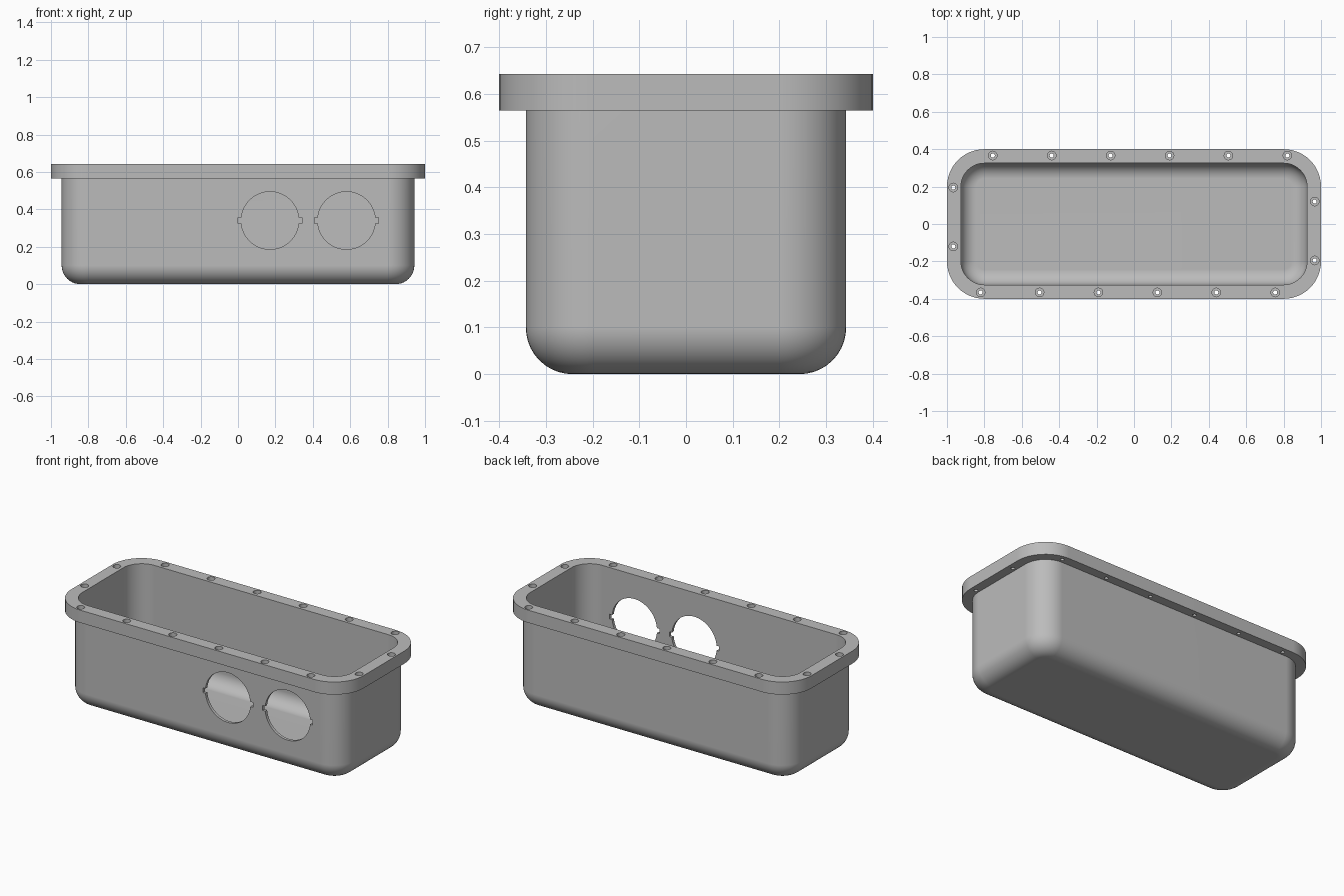
import bpy, bmesh, math

if "Cube" in bpy.data.objects:
    bpy.data.objects.remove(bpy.data.objects["Cube"])

grey = bpy.data.materials.new("plain grey")
grey.diffuse_color = (0.5, 0.5, 0.5, 1)
grey.use_nodes = True
grey.node_tree.nodes["Principled BSDF"].inputs["Base Color"].default_value = grey.diffuse_color


def rounded_rect(hx, hy, r, z, n=12):
    """Outline of a rounded rectangle at height z."""
    pts = []
    for k, (sx, sy) in enumerate(((1, 1), (-1, 1), (-1, -1), (1, -1))):
        for i in range(n + 1):
            a = math.pi / 2 * (k + i / n)
            pts.append((sx * (hx - r) + r * math.cos(a),
                        sy * (hy - r) + r * math.sin(a), z))
    return pts


def circle(x, y, r, z, n=24):
    return [(x + r * math.cos(2 * math.pi * i / n),
             y + r * math.sin(2 * math.pi * i / n), z) for i in range(n)]


def loft(bm, rings):
    """Skin a stack of equal-length outlines and cap both ends."""
    loops = [[bm.verts.new(p) for p in ring] for ring in rings]
    for a, b in zip(loops, loops[1:]):
        for i in range(len(a)):
            j = (i + 1) % len(a)
            bm.faces.new((a[i], a[j], b[j], b[i]))
    bm.faces.new(loops[0][::-1])
    bm.faces.new(loops[-1])


def make_object(name, bm):
    bmesh.ops.recalc_face_normals(bm, faces=bm.faces)
    mesh = bpy.data.meshes.new(name)
    bm.to_mesh(mesh)
    bm.free()
    mesh.materials.append(grey)
    obj = bpy.data.objects.new(name, mesh)
    bpy.context.collection.objects.link(obj)
    return obj


def bowl(hx, hy, r, z0, fillet, n=10):
    """Filleted floor outlines, from the floor up to the straight wall."""
    rings = []
    for i in range(n + 1):
        a = math.pi / 2 * i / n
        d = fillet * (1 - math.sin(a))
        rings.append(rounded_rect(hx - d, hy - d, r - d,
                                  z0 + fillet * (1 - math.cos(a))))
    return rings


TOP, LIP = 0.643, 0.565

# Tub with rim flange: outside upwards, over the flange, then down the inside
bm = bmesh.new()
rings = bowl(0.943, 0.343, 0.143, 0, 0.1)
rings += [rounded_rect(0.943, 0.343, 0.143, LIP), rounded_rect(1, 0.4, 0.2, LIP),
          rounded_rect(1, 0.4, 0.2, TOP), rounded_rect(0.925, 0.325, 0.125, TOP)]
rings += bowl(0.925, 0.325, 0.125, 0.018, 0.082)[::-1]
loft(bm, rings)
tub = make_object("flanged_tub", bm)

# Cutters: stepped screw holes round the rim
bm = bmesh.new()
spots = [(-0.755 + 0.315 * i, 0.366) for i in range(6)] + [(-0.966, 0.195), (-0.966, -0.12)]
for x, y in spots + [(-x, -y) for x, y in spots]:
    loft(bm, [circle(x, y, 0.011, 0.5), circle(x, y, 0.011, 0.61),
              circle(x, y, 0.023, 0.61), circle(x, y, 0.023, 0.7)])

# Cutters: two round ports with side notches in the front wall
R, NOTCH, H = 0.154, 0.171, 0.015
a0 = math.asin(H / R)
for cx in (0.171, 0.58):
    half = [(NOTCH, -H), (NOTCH, H)]
    half += [(R * math.cos(a), R * math.sin(a))
             for a in (a0 + (math.pi - 2 * a0) * i / 32 for i in range(33))]
    outline = half + [(-x, -z) for x, z in half]
    loft(bm, [[(cx + x, y, 0.34 + z) for x, z in outline] for y in (-0.5, -0.2)])
cutter = make_object("hole_cutter", bm)

# Cut the holes and drop the cutter
cut = tub.modifiers.new("holes", 'BOOLEAN')
cut.operation, cut.solver, cut.object = 'DIFFERENCE', 'EXACT', cutter
bpy.context.view_layer.objects.active = tub
tub.select_set(True)
bpy.ops.object.modifier_apply(modifier="holes")
bpy.data.objects.remove(cutter)

# Smooth the fillets, keep crisp edges and flat walls
bpy.ops.object.shade_smooth_by_angle(angle=math.radians(30))
weighted = tub.modifiers.new("flat walls", 'WEIGHTED_NORMAL')
weighted.keep_sharp = True
